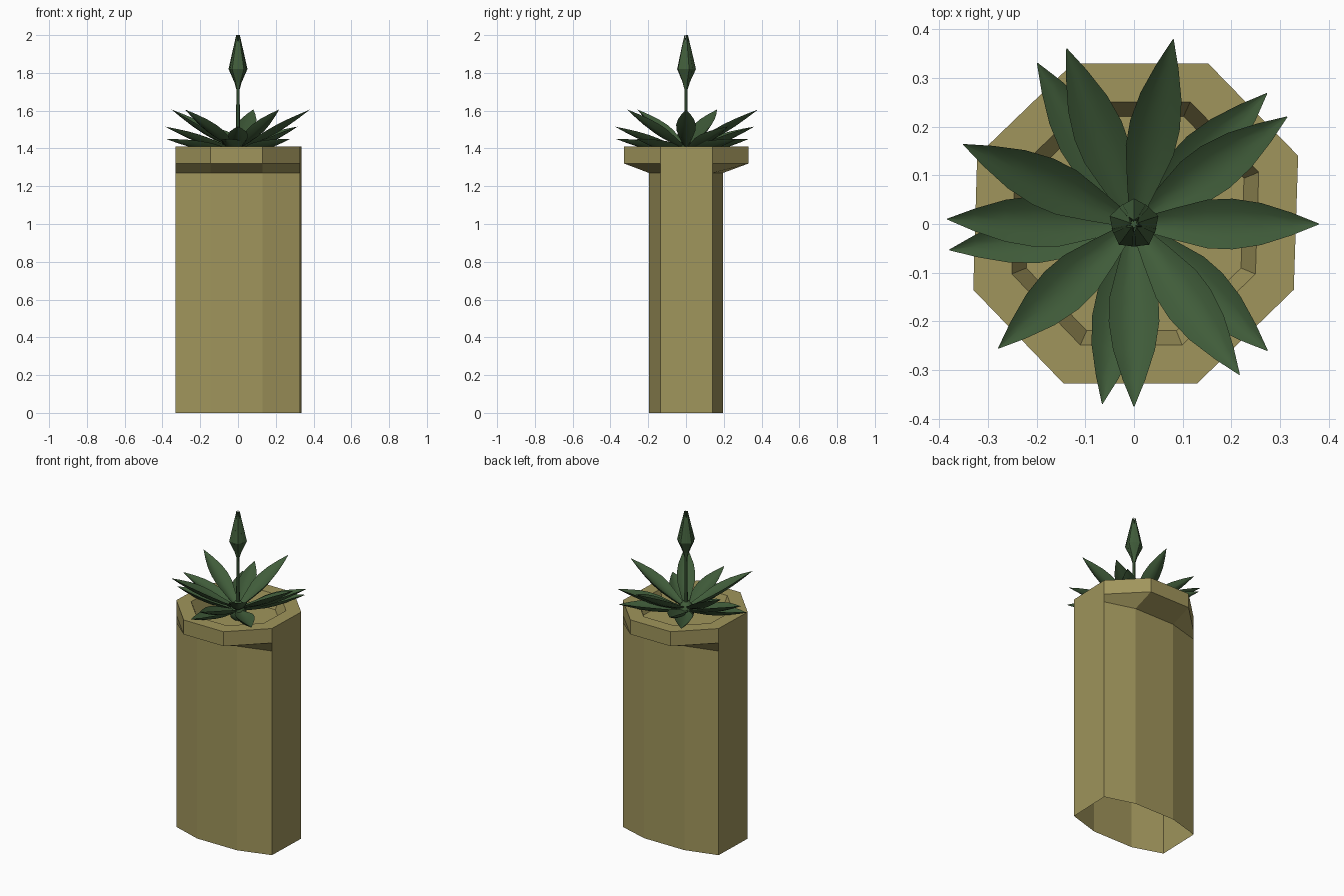
import bpy, math
from math import sin, cos, radians

if "Cube" in bpy.data.objects:
    bpy.data.objects.remove(bpy.data.objects["Cube"])


def material(name, rgb):
    m = bpy.data.materials.new(name)
    m.diffuse_color = (*rgb, 1)
    m.use_nodes = True
    m.node_tree.nodes["Principled BSDF"].inputs["Base Color"].default_value = m.diffuse_color
    return m


SAND = material("sandstone", (0.35, 0.30, 0.106))
GREEN = material("leaf_green", (0.051, 0.107, 0.042))


def make(name, verts, faces, mat, smooth=False):
    me = bpy.data.meshes.new(name)
    me.from_pydata(verts, [], faces)
    me.materials.append(mat)
    me.polygons.foreach_set("use_smooth", [smooth] * len(me.polygons))
    me.update()
    ob = bpy.data.objects.new(name, me)
    bpy.context.collection.objects.link(ob)
    return ob


def loft(name, rings, mat, cap_start=False, cap_end=False, smooth=False):
    n = len(rings[0])
    verts = [v for r in rings for v in r]
    faces = [(k * n + i, k * n + (i + 1) % n, (k + 1) * n + (i + 1) % n, (k + 1) * n + i)
             for k in range(len(rings) - 1) for i in range(n)]
    if cap_start:
        faces.append(tuple(reversed(range(n))))
    if cap_end:
        faces.append(tuple(range(len(verts) - n, len(verts))))
    return make(name, verts, faces, mat, smooth)


def circle(r, z, n, x=0, y=0):
    return [(x + r * cos(2 * math.pi * i / n), y + r * sin(2 * math.pi * i / n), z) for i in range(n)]


# planter: slightly uneven octagon, flattened front and back below the rim, open underneath
OCT = [(0.337, 0.14), (0.152, 0.33), (-0.125, 0.33), (-0.322, 0.14),
       (-0.33, -0.135), (-0.145, -0.327), (0.13, -0.327), (0.328, -0.135)]


def octagon(z, s=1.0, ymax=1.0):
    return [(x * s, max(-ymax, min(ymax, y * s)), z) for x, y in OCT]


loft("planter", [octagon(0, ymax=0.195), octagon(1.27, ymax=0.195), octagon(1.32),
                 octagon(1.41), octagon(1.41, 0.76), octagon(1.33, 0.67)], SAND, cap_end=True)


# leaves: gutter-shaped blades in three tiers
def leaf(name, angle, reach, tip_z, base_z):
    ca, sa = cos(radians(angle)), sin(radians(angle))
    profile = [(0, .012), (.2, .033), (.38, .050), (.52, .052), (.68, .043), (.85, .023), (1, .0008)]
    rings = []
    for t, w in profile:
        r = 0.01 + (reach - 0.01) * t
        z = base_z + (tip_z - base_z) * t ** 1.1
        d = 0.42 * w
        section = [(-w, d), (-w * .55, -d * .45), (0, -d), (w * .55, -d * .45),
                   (w, d), (w * .5, d * .2), (0, -d * .1), (-w * .5, d * .2)]
        rings.append([(r * ca - s * sa, r * sa + s * ca, z + h) for s, h in section])
    ob = loft(name, rings, GREEN, True, True, True)
    bpy.context.view_layer.objects.active = ob
    ob.select_set(True)
    bpy.ops.object.shade_smooth_by_angle(angle=radians(50))
    ob.select_set(False)


TIERS = [("upper", 1.605, 1.405, [(0, .38), (78, .388), (155, .387), (222.5, .378), (305, .378)]),
         ("middle", 1.515, 1.39, [(35, .384), (111, .386), (178.5, .384), (270, .375)]),
         ("lower", 1.45, 1.385, [(44.5, .383), (121, .386), (188, .383), (260, .375), (316.5, .378)])]
for tier, tip, base, items in TIERS:
    for k, (a, reach) in enumerate(items):
        leaf(f"{tier}_leaf_{k + 1}", a, reach, tip, base)

# root bulb under the leaves
loft("root_bulb", [circle(r, z, 8) for r, z in
                   [(.02, 1.325), (.042, 1.345), (.048, 1.375), (.042, 1.41), (.02, 1.44)]],
     GREEN, True, True, True)

# flower stalk
loft("flower_stalk", [circle(.012, 1.4, 6), circle(.008, 1.74, 6)], GREEN, True, True)

# closed flower bud: overlapping pointed petals
for k in range(5):
    a0 = radians(72 * k + 18)
    rings = []
    for z, r, half in [(1.715, .009, 40), (1.75, .018, 42), (1.82, .047, 42), (1.93, .024, 42), (2.0, .009, 8)]:
        pts = []
        for rr, da in [(r, -half), (r * 1.12, 0), (r, half), (r * .45, 0)]:
            a = a0 + radians(da)
            pts.append((rr * cos(a), rr * sin(a), z))
        rings.append(pts)
    loft(f"bud_petal_{k + 1}", rings, GREEN, True, True)
